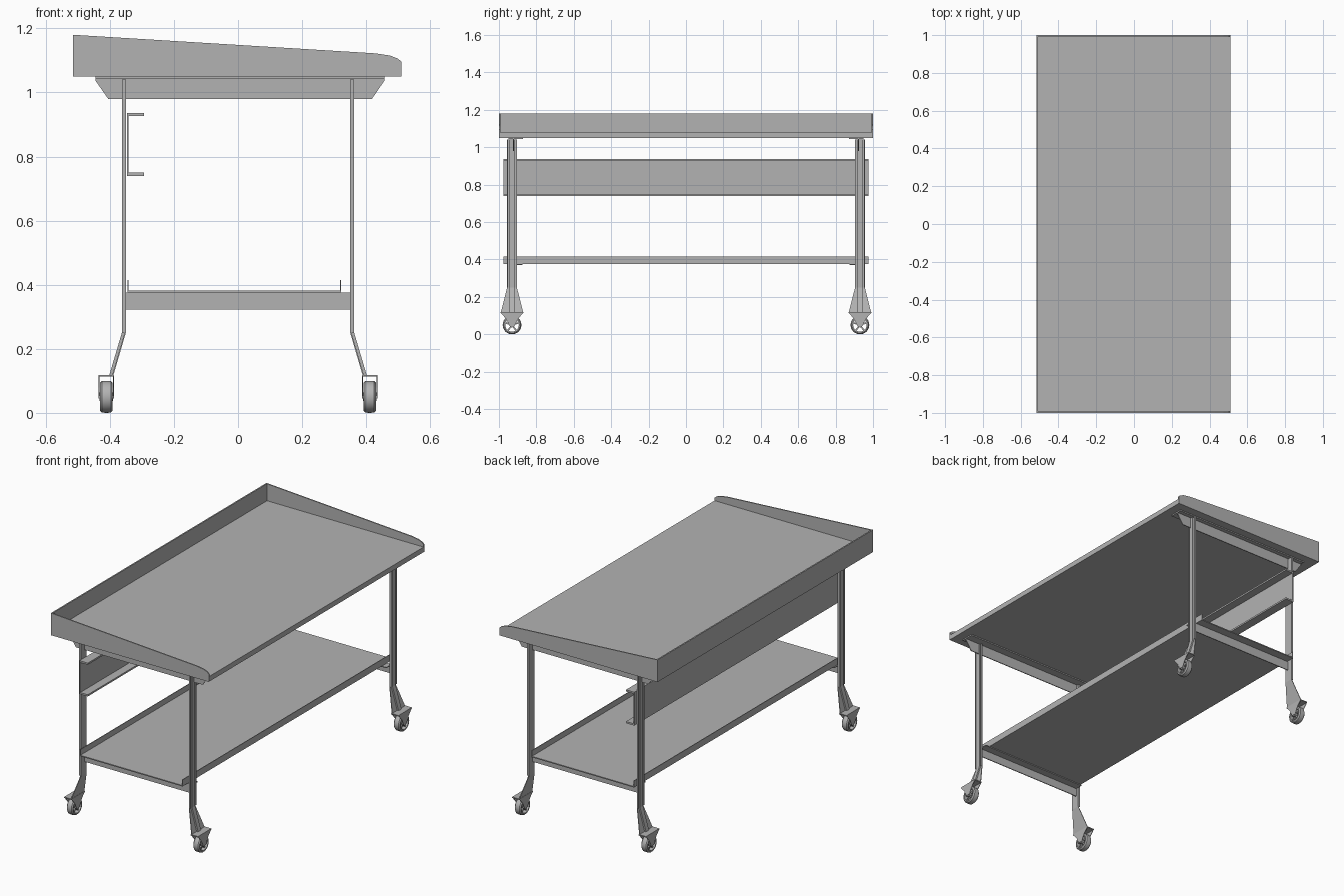
import bpy, bmesh, math
from mathutils import Vector

cube = bpy.data.objects.get("Cube")
if cube:
    bpy.data.objects.remove(cube, do_unlink=True)

steel = bpy.data.materials.new("brushed grey steel")
steel.use_nodes = True
GREY = (0.45, 0.45, 0.45, 1)
steel.diffuse_color = GREY
steel.node_tree.nodes["Principled BSDF"].inputs["Base Color"].default_value = GREY


def finish(name, bm, smooth=False):
    bmesh.ops.recalc_face_normals(bm, faces=bm.faces)
    mesh = bpy.data.meshes.new(name)
    bm.to_mesh(mesh)
    bm.free()
    mesh.materials.append(steel)
    obj = bpy.data.objects.new(name, mesh)
    bpy.context.collection.objects.link(obj)
    if smooth:
        bpy.ops.object.select_all(action='DESELECT')
        obj.select_set(True)
        bpy.context.view_layer.objects.active = obj
        bpy.ops.object.shade_smooth_by_angle(angle=math.radians(35))
    return obj


def prism(bm, start, offset):
    """Extrude a closed outline of 3D points along an offset."""
    face = bm.faces.new([bm.verts.new(p) for p in start])
    made = bmesh.ops.extrude_face_region(bm, geom=[face])["geom"]
    verts = [g for g in made if isinstance(g, bmesh.types.BMVert)]
    bmesh.ops.translate(bm, verts=verts, vec=Vector(offset))


def add_box(bm, x, y, z):
    prism(bm, [(x[0], y[0], z[0]), (x[1], y[0], z[0]), (x[1], y[1], z[0]), (x[0], y[1], z[0])],
          (0, 0, z[1] - z[0]))


def box(name, x, y, z):
    bm = bmesh.new()
    add_box(bm, x, y, z)
    return finish(name, bm)


def panel_xz(bm, outline, y, thick):
    prism(bm, [(x, y, z) for x, z in outline], (0, thick, 0))


# Table top tray: slab, high rear wall and sloping end walls
box("tray_floor", (-0.51, 0.51), (-0.998, 0.998), (1.05, 1.08))
box("tray_rear_wall", (-0.515, -0.507), (-1, 1), (1.05, 1.18))
wall = [(-0.515, 1.05), (0.511, 1.05), (0.511, 1.095), (0.5, 1.105),
        (0.475, 1.115), (0.43, 1.122), (-0.515, 1.18)]
for side, y in (("front", -1), ("back", 0.993)):
    bm = bmesh.new()
    panel_xz(bm, wall, y, 0.007)
    finish("tray_wall_" + side, bm)

# Lower shelf with two upturned lips
box("shelf_floor", (-0.345, 0.322), (-0.975, 0.975), (0.376, 0.382))
box("shelf_rear_lip", (-0.345, -0.341), (-0.975, 0.975), (0.376, 0.415))
box("shelf_open_side_lip", (0.318, 0.322), (-0.975, 0.975), (0.376, 0.415))

# Rear channel rail
bm = bmesh.new()
add_box(bm, (-0.347, -0.342), (-0.975, 0.975), (0.74, 0.936))
for z in (0.74, 0.926):
    add_box(bm, (-0.347, -0.293), (-0.975, 0.975), (z, z + 0.01))
finish("rear_channel_rail", bm)

# End brackets under the tray and cross rails under the shelf
bracket = [(-0.445, 1.05), (-0.445, 1.037), (-0.405, 0.98),
           (0.418, 0.98), (0.457, 1.037), (0.457, 1.05)]
for side, sy in (("front", -1), ("back", 1)):
    bm = bmesh.new()
    panel_xz(bm, bracket, sy * 0.92, sy * 0.005)
    add_box(bm, (-0.445, 0.457), sorted((sy * 0.872, sy * 0.95)), (1.043, 1.05))
    finish("top_bracket_" + side, bm)

    bm = bmesh.new()
    add_box(bm, (-0.35, 0.35), sorted((sy * 0.92, sy * 0.925)), (0.323, 0.376))
    add_box(bm, (-0.35, 0.35), sorted((sy * 0.875, sy * 0.925)), (0.371, 0.376))
    finish("cross_rail_" + side, bm)


def leg(name, sx, cy):
    bm = bmesh.new()

    def at(x, dy, z):
        return (sx * x, cy + dy, z)
    # Flat plate, then its flared and bent foot
    prism(bm, [at(0.35, d, z) for d, z in ((-0.026, 0.25), (0.026, 0.25), (0.026, 1.04), (-0.026, 1.04))],
          (sx * 0.004, 0, 0))
    prism(bm, [at(0.35, -0.026, 0.25), at(0.35, 0.026, 0.25), at(0.389, 0.06, 0.117), at(0.389, -0.06, 0.117)],
          (sx * 0.004, 0, 0))
    # Raised rib along the outer face
    rib = [(0.352, 1.04), (0.352, 0.25), (0.389, 0.117), (0.402, 0.117), (0.3625, 0.25), (0.3625, 1.04)]
    prism(bm, [at(x, -0.014, z) for x, z in rib], (0, 0.028, 0))
    # Edge flanges of the upright
    for d in (-0.026, 0.023):
        add_box(bm, sorted((sx * 0.35, sx * 0.3625)), (cy + d, cy + d + 0.003), (0.25, 1.04))
    finish(name, bm)


def caster(name, cx, cy):
    # Fork: top plate and two tapered cheeks
    bm = bmesh.new()
    add_box(bm, (cx - 0.024, cx + 0.024), (cy - 0.062, cy + 0.062), (0.113, 0.119))
    cheek = [(-0.062, 0.117), (-0.03, 0.08), (-0.014, 0.045), (0.014, 0.045), (0.03, 0.08), (0.062, 0.117)]
    for x in (cx - 0.024, cx + 0.021):
        prism(bm, [(x, cy + d, z) for d, z in cheek], (0.003, 0, 0))
    finish(name + "_fork", bm)

    # Tyre: rounded ring profile spun around the axle
    bm = bmesh.new()
    centre = Vector((cx, cy, 0.05))
    profile = [(-0.02, 0.036), (-0.02, 0.043), (-0.014, 0.049), (0, 0.05),
               (0.014, 0.049), (0.02, 0.043), (0.02, 0.036)]
    steps = 32
    rings = []
    for i in range(steps):
        a = 2 * math.pi * i / steps
        rings.append([bm.verts.new(centre + Vector((x, r * math.cos(a), r * math.sin(a)))) for x, r in profile])
    n = len(profile)
    for i in range(steps):
        a, b = rings[i], rings[(i + 1) % steps]
        for j in range(n):
            k = (j + 1) % n
            bm.faces.new((a[j], a[k], b[k], b[j]))
    finish(name + "_tyre", bm, True)

    # Hub and spokes
    bm = bmesh.new()
    circle = [(cx - 0.021, cy + 0.013 * math.cos(t * math.pi / 8), 0.05 + 0.013 * math.sin(t * math.pi / 8))
              for t in range(16)]
    prism(bm, circle, (0.042, 0, 0))
    for i in range(5):
        a = math.pi / 2 + i * math.tau / 5
        out = Vector((0, math.cos(a), math.sin(a)))
        across = Vector((0, -math.sin(a), math.cos(a))) * 0.004
        base = centre + Vector((-0.012, 0, 0))
        prism(bm, [base + out * 0.01 - across, base + out * 0.038 - across,
                   base + out * 0.038 + across, base + out * 0.01 + across], (0.024, 0, 0))
    finish(name + "_hub", bm, True)


# Four legs, each on its own caster
for side, sy in (("front", -1), ("back", 1)):
    for hand, sx in (("right", -1), ("left", 1)):
        leg(f"leg_{side}_{hand}", sx, sy * 0.93)
        caster(f"caster_{side}_{hand}", sx * 0.411, sy * 0.93)
